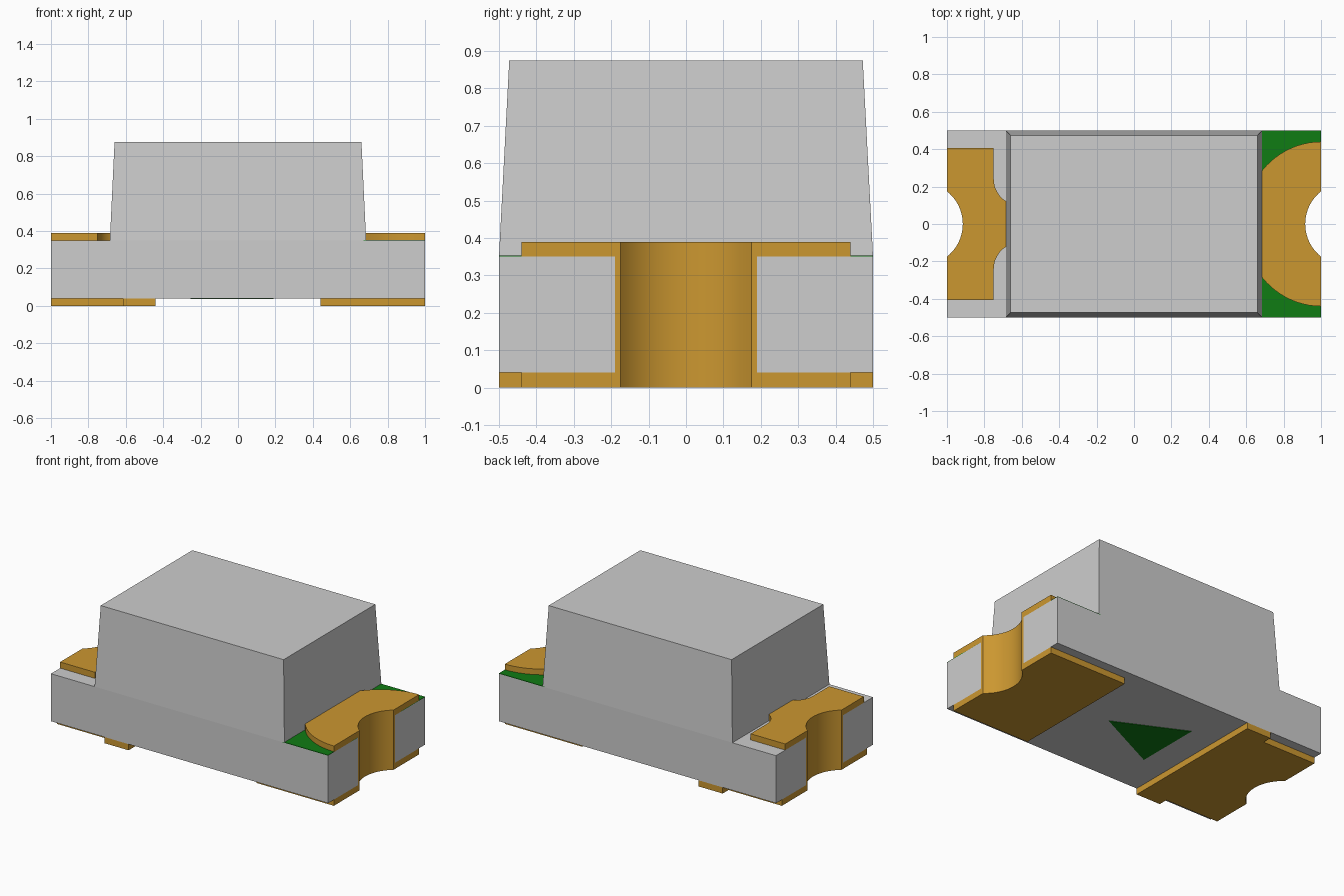
import bpy, bmesh
from math import sqrt, asin, sin, cos, pi, radians

cube = bpy.data.objects.get("Cube")
if cube:
    bpy.data.objects.remove(cube, do_unlink=True)


def material(name, rgb):
    m = bpy.data.materials.new(name)
    m.use_nodes = True
    m.diffuse_color = (*rgb, 1)
    m.node_tree.nodes["Principled BSDF"].inputs["Base Color"].default_value = (*rgb, 1)
    return m


grey = material("light grey", (0.61, 0.61, 0.61))
gold = material("gold", (0.6, 0.31, 0.03))
green = material("green", (0.005, 0.2, 0.007))

NOTCH_X = 1.138          # centre of the end notches
R_BOARD, R_PLATE = 0.235, 0.2226
BOARD_Z, TOP_Z = 0.04, 0.35
PAD = 0.04


def prism(name, outline, z0, z1, mat, top_scale=(1, 1)):
    """Extrude an xy outline between two heights, with optional taper."""
    bm = bmesh.new()
    low = [bm.verts.new((x, y, z0)) for x, y in outline]
    high = [bm.verts.new((x * top_scale[0], y * top_scale[1], z1)) for x, y in outline]
    bm.faces.new(low)
    bm.faces.new(high)
    n = len(outline)
    for i in range(n):
        j = (i + 1) % n
        bm.faces.new((low[i], low[j], high[j], high[i]))
    bmesh.ops.recalc_face_normals(bm, faces=bm.faces)
    mesh = bpy.data.meshes.new(name)
    bm.to_mesh(mesh)
    bm.free()
    mesh.materials.append(mat)
    ob = bpy.data.objects.new(name, mesh)
    bpy.context.collection.objects.link(ob)
    bpy.ops.object.select_all(action='DESELECT')
    ob.select_set(True)
    bpy.context.view_layer.objects.active = ob
    bpy.ops.object.shade_smooth_by_angle(angle=radians(30))
    return ob


def arc(cx, cy, rx, ry, a0, a1, n=20):
    return [(cx + rx * cos(a0 + (a1 - a0) * i / n),
             cy + ry * sin(a0 + (a1 - a0) * i / n)) for i in range(n + 1)]


def notch(r):
    """Notch curve of the +x end, from +y to -y."""
    a = asin(sqrt(r * r - (NOTCH_X - 1) ** 2) / r)
    return arc(NOTCH_X, 0, r, r, pi - a, pi + a)


def flip(points):
    return [(-x, y) for x, y in points]


def with_mirror(half):
    """Complete a +y half outline with its -y half."""
    return [(x, -y) for x, y in reversed(half)] + half


# Board with a round notch in each end
end = [(1, 0.5)] + notch(R_BOARD) + [(1, -0.5)]
prism("board", end + flip(end)[::-1], BOARD_Z, TOP_Z, grey)

# Tapered lens block
prism("lens_block", [(-0.685, -0.5), (0.685, -0.5), (0.685, 0.5), (-0.685, 0.5)],
      TOP_Z, 0.875, grey, (0.66 / 0.685, 0.945))

# Plating inside the notches
for side, name in ((1, "left_notch_plating"), (-1, "right_notch_plating")):
    ring = notch(R_PLATE) + notch(R_BOARD)[::-1]
    prism(name, ring if side > 0 else flip(ring), 0, TOP_Z + PAD, gold)

# Top pads: a rounded one on the left, a necked one on the right
round_pad = arc(1, 0, 0.415, 0.44, pi / 2, 3 * pi / 2, 40)
prism("left_top_pad", round_pad + notch(R_PLATE)[::-1], TOP_Z, TOP_Z + PAD, gold)
half = [(0.6, 0.1)] + arc(0.61, 0.24, 0.14, 0.14, -pi / 2, 0, 12) + [(0.75, 0.405), (1, 0.405)]
prism("right_top_pad", flip(with_mirror(half) + notch(R_PLATE)), TOP_Z, TOP_Z + PAD, gold)

# Bottom pads
half = [(0.44, 0.44), (1, 0.44)]
prism("left_bottom_pad", with_mirror(half) + notch(R_PLATE), 0, BOARD_Z, gold)
half = [(0.44, 0.5), (0.615, 0.5), (0.615, 0.44), (1, 0.44)]
prism("right_bottom_pad", flip(with_mirror(half) + notch(R_PLATE)), 0, BOARD_Z, gold)

# Painted green marks: end mask on top, direction arrow underneath
prism("end_mask", [(0.67, -0.5), (0.67, 0.5)] + end, TOP_Z, TOP_Z + 0.003, green)
prism("direction_mark", [(0.19, 0), (-0.255, 0.215), (-0.255, -0.215)],
      BOARD_Z - 0.003, BOARD_Z, green)
